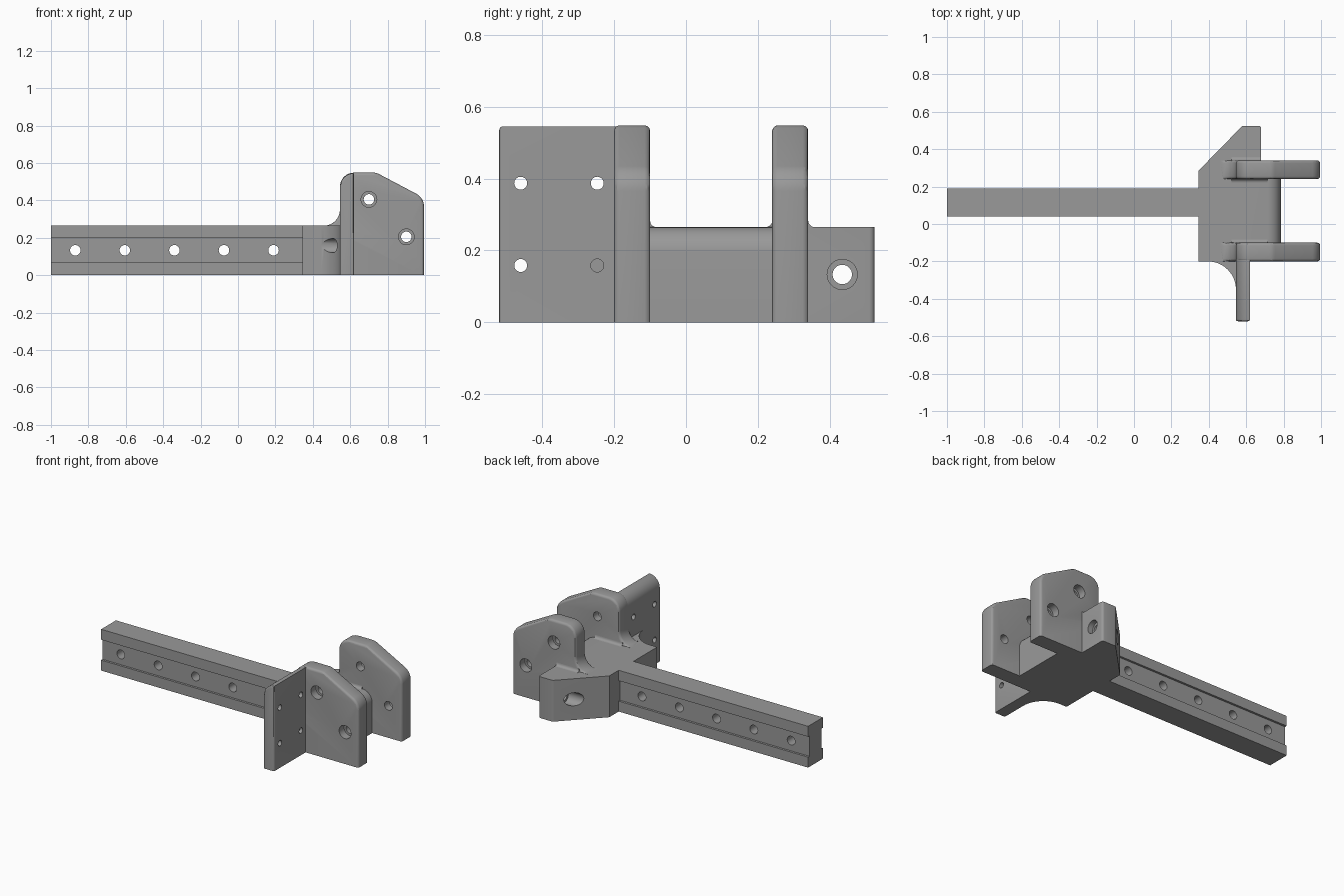
import bpy, bmesh, math
from mathutils import Vector

if "Cube" in bpy.data.objects:
    bpy.data.objects.remove(bpy.data.objects["Cube"])

grey = bpy.data.materials.new("machined grey")
grey.diffuse_color = (0.32, 0.32, 0.32, 1)
grey.use_nodes = True
grey.node_tree.nodes["Principled BSDF"].inputs["Base Color"].default_value = grey.diffuse_color

H = 0.265          # height of rail and body
TOP = 0.548        # height of the upright plates
SEG = 8


def arc(cx, cz, r, a0, a1, n=SEG):
    return [(cx + r * math.cos(math.radians(a0 + (a1 - a0) * i / n)),
             cz + r * math.sin(math.radians(a0 + (a1 - a0) * i / n))) for i in range(n + 1)]


def prism(name, pts, axis, lo, hi, rule=None, width=0.015, seg=3):
    """Extrude a 2D outline along an axis and round the edges chosen by rule."""
    place = {"x": lambda a, b, t: (t, a, b),
             "y": lambda a, b, t: (a, t, b),
             "z": lambda a, b, t: (a, b, t)}[axis]
    bm = bmesh.new()
    base = bm.faces.new([bm.verts.new(place(a, b, lo)) for a, b in pts])
    new = bmesh.ops.extrude_face_region(bm, geom=[base])["geom"]
    move = Vector(place(0, 0, hi - lo))
    bmesh.ops.translate(bm, vec=move, verts=[g for g in new if isinstance(g, bmesh.types.BMVert)])
    bmesh.ops.recalc_face_normals(bm, faces=bm.faces)
    if rule:
        edges = [e for e in bm.edges if rule(e.verts[0].co, e.verts[1].co)]
        bmesh.ops.bevel(bm, geom=edges, offset=width, segments=seg, profile=0.5, affect='EDGES')
    me = bpy.data.meshes.new(name)
    bm.to_mesh(me)
    bm.free()
    ob = bpy.data.objects.new(name, me)
    bpy.context.collection.objects.link(ob)
    me.materials.append(grey)
    return ob


def bore(ob, axis, a, b, r, lo, hi):
    """Cut a round hole along an axis."""
    cutter = prism("cutter", arc(a, b, r, 0, 360, 32)[:-1], axis, lo, hi)
    mod = ob.modifiers.new("bore", 'BOOLEAN')
    mod.operation, mod.solver, mod.object = 'DIFFERENCE', 'EXACT', cutter
    bpy.context.view_layer.update()
    me = bpy.data.meshes.new_from_object(ob.evaluated_get(bpy.context.evaluated_depsgraph_get()))
    ob.modifiers.clear()
    ob.data = me
    bpy.data.objects.remove(cutter)


def near(a, b):
    return abs(a - b) < 1e-4


# Rail: grooved bar with five cross holes
y0, y1, g, z0, z1 = 0.04, 0.19, 0.014, 0.067, 0.198
rail = prism("rail", [(y0, 0), (y1, 0), (y1, z0), (y1 - g, z0), (y1 - g, z1), (y1, z1), (y1, H),
                      (y0, H), (y0, z1), (y0 + g, z1), (y0 + g, z0), (y0, z0)], "x", -1, 0.36)
for i in range(5):
    bore(rail, "y", -0.87 + i * 0.265, 0.133, 0.028, -0.1, 0.4)

# Body: block with concave front corner and sloped rear lug
outline = ([(0.345, -0.2)] + arc(0.395, -0.35, 0.15, 90, 0, 14)
           + [(0.60, -0.35), (0.60, -0.15), (0.785, -0.15), (0.785, 0.29), (0.68, 0.29)]
           + arc(0.665, 0.51, 0.015, 0, 90, 4) + arc(0.588, 0.505, 0.02, 90, 135, 4)
           + [(0.345, 0.285)])
body = prism("body", outline, "z", 0, H,
             lambda a, b: near(a.x, 0.785) and near(b.x, 0.785) and near(a.z, H) and near(b.z, H),
             0.07, 8)
bore(body, "x", 0.435, 0.133, 0.027, 0.3, 0.8)        # lug hole
bore(body, "x", 0.435, 0.133, 0.042, 0.3, 0.56)       # recess from the slope
bore(body, "x", 0.435, 0.133, 0.042, 0.645, 0.8)      # recess from the right
bore(body, "x", -0.247, 0.158, 0.038, 0.3, 0.545)     # screw clearance in the concave corner
bore(body, "x", -0.247, 0.158, 0.018, 0.3, 0.59)

# Upright plates with counterbored holes on their outer sides
plate_pts = ([(0.46, 0), (0.46, H - 0.002)] + arc(0.46, H + 0.085, 0.085, 270, 360)
             + arc(0.62, TOP - 0.075, 0.075, 180, 90) + arc(0.725, TOP - 0.06, 0.06, 90, 60, 4)
             + arc(0.915, 0.365, 0.08, 60, 0) + [(0.995, 0)])
for name, lo, hi, outer in (("front_plate", -0.2, -0.1, -1), ("rear_plate", 0.24, 0.34, 1)):
    plate = prism(name, plate_pts, "y", lo, hi,
                  lambda a, b: near(a.y, b.y) and max(a.z, b.z) > 0.27, 0.015)
    for x, z in ((0.70, 0.405), (0.90, 0.205)):
        bore(plate, "y", x, z, 0.028, lo - 0.1, hi + 0.1)
        if outer < 0:
            bore(plate, "y", x, z, 0.042, lo - 0.1, lo + 0.05)
        else:
            bore(plate, "y", x, z, 0.042, hi - 0.05, hi + 0.1)

# Mounting flange with rounded top edge and four screw holes
flange = prism("mounting_flange", [(0.545, 0)] + arc(0.62, TOP - 0.078, 0.075, 180, 90)
               + [(0.62, 0)], "y", -0.52, -0.185,
               lambda a, b: near(a.y, -0.52) and near(b.y, -0.52) and max(a.z, b.z) > 0.01, 0.01)
for y in (-0.46, -0.247):
    for z in (0.158, 0.387):
        bore(flange, "x", y, z, 0.018, 0.4, 0.8)

# Small fillets where the plates meet the body
r = 0.018
for name, y, s, x1 in (("front_plate_fillet", -0.1, 1, 0.715),
                       ("rear_plate_inner_fillet", 0.24, -1, 0.715),
                       ("rear_plate_outer_fillet", 0.34, 1, 0.68)):
    curve = [(y + s * (r + a), H + r + b) for a, b in arc(0, 0, r, 180, 270, 5)]
    prism(name, [(y - s * 0.01, H - 0.01), (y - s * 0.01, H + r)] + curve
          + [(y + s * r, H - 0.01)], "x", 0.52, x1)

# Smooth rounded surfaces while keeping crisp edges
for ob in bpy.context.scene.objects:
    ob.select_set(True)
    bpy.context.view_layer.objects.active = ob
bpy.ops.object.shade_smooth_by_angle(angle=math.radians(30))
